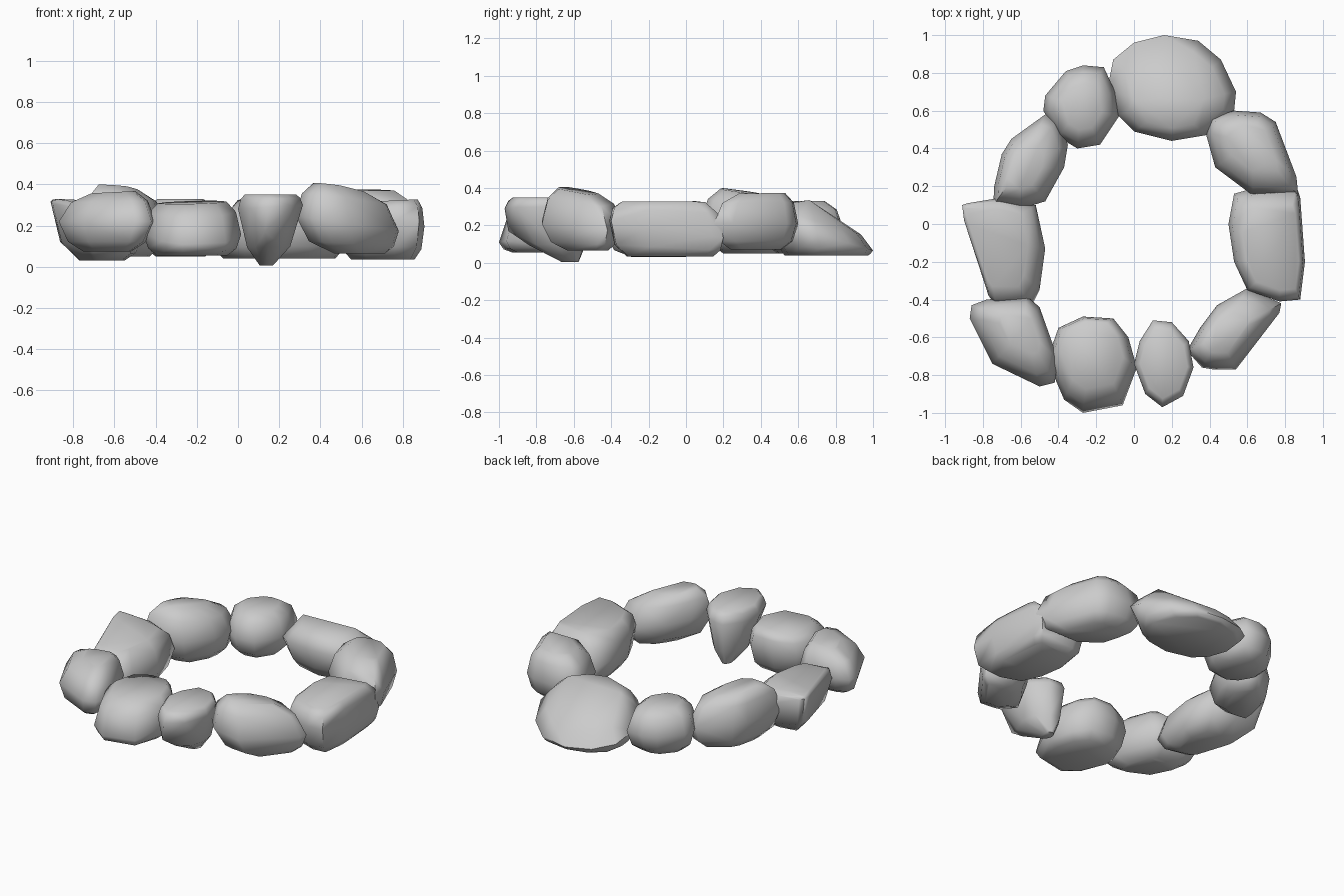
import bpy, bmesh
from mathutils import Vector

if "Cube" in bpy.data.objects:
    bpy.data.objects.remove(bpy.data.objects["Cube"])


def stone(name, outline, rim, top, base, top_tilt=(0, 0), round_=0.35, extra=()):
    """Convex stone: widest outline at the rim, shrunk towards a top and a base.
    rim = (z, slope x, slope y); top/base = (z, scale, shift x, shift y)"""
    cx = (min(p[0] for p in outline) + max(p[0] for p in outline)) / 2
    cy = (min(p[1] for p in outline) + max(p[1] for p in outline)) / 2
    bm = bmesh.new()
    for x, y in outline:
        dx, dy = x - cx, y - cy
        r = Vector((x, y, rim[0] + rim[1] * dx + rim[2] * dy))
        bm.verts.new(r)
        for (z, s, sx, sy), tilt in ((top, top_tilt), (base, (0, 0))):
            e = Vector((cx + dx * s + sx, cy + dy * s + sy,
                        z + (tilt[0] * dx + tilt[1] * dy) * s))
            m = r.lerp(e, round_)
            m.z = r.z + (e.z - r.z) * 0.68
            bm.verts.new(e)
            bm.verts.new(m)
    for p in extra:
        bm.verts.new(p)
    bmesh.ops.convex_hull(bm, input=bm.verts[:])
    junk = [v for v in bm.verts if not v.link_faces]
    bmesh.ops.delete(bm, geom=junk, context='VERTS')
    bmesh.ops.dissolve_limit(bm, angle_limit=0.06, verts=bm.verts[:], edges=bm.edges[:])
    bmesh.ops.recalc_face_normals(bm, faces=bm.faces[:])
    me = bpy.data.meshes.new(name)
    bm.to_mesh(me)
    bm.free()
    ob = bpy.data.objects.new(name, me)
    bpy.context.collection.objects.link(ob)
    # soft shading, only sharp ridges stay crisp
    bpy.ops.object.select_all(action='DESELECT')
    ob.select_set(True)
    bpy.context.view_layer.objects.active = ob
    bpy.ops.object.shade_smooth_by_angle(angle=1.1)


# large stone at the back, sloping down outwards from a ridge
stone("back_stone", [(-.14, .72), (-.11, .87), (0, .96), (.16, 1), (.34, .97), (.46, .87),
                     (.54, .7), (.53, .6), (.38, .47), (.2, .44), (0, .49), (-.09, .58)],
      (.15, 0, -.3), (.255, .65, 0, -.03), (.04, .8, 0, .03), (0, -.35), .5,
      [(0, .66, .325), (.37, .66, .335)])

# right side, back to front
stone("right_back_stone", [(.38, .48), (.4, .56), (.53, .6), (.67, .59), (.75, .54),
                           (.86, .25), (.87, .15), (.63, .15), (.43, .3)],
      (.21, 0, 0), (.372, .55, 0, .03), (.07, .6, 0, 0), (0, .02), .33)
stone("right_stone", [(.5, 0), (.53, .16), (.6, .18), (.86, .2), (.88, .14), (.905, -.2),
                      (.88, -.4), (.77, -.41), (.6, -.35), (.53, -.2)],
      (.18, 0, -.15), (.32, .74, .02, -.02), (.035, .76, 0, .02), (.05, 0), .3)
stone("right_front_stone", [(.28, -.67), (.36, -.76), (.42, -.77), (.54, -.77), (.77, -.47),
                            (.78, -.42), (.6, -.34), (.44, -.43), (.35, -.55)],
      (.21, -.15, 0), (.385, .5, -.04, -.02), (.065, .5, .06, .03), (-.12, -.1))

# front stones, the small one is a wedge standing on its tip
stone("front_wedge_stone", [(.0, -.74), (.03, -.62), (.1, -.51), (.2, -.52), (.29, -.62),
                            (.315, -.76), (.26, -.91), (.15, -.97), (.06, -.9)],
      (.29, .06, 0), (.35, .8, 0, 0), (.005, .2, -.02, .12), round_=.42,
      extra=[(.13, -.95, .17)])
stone("front_stone", [(-.46, -.72), (-.4, -.55), (-.27, -.49), (-.11, -.5), (-.03, -.6),
                      (.015, -.76), (-.06, -.96), (-.27, -1), (-.37, -.93)],
      (.16, 0, .2), (.312, .7, 0, .05), (.055, .72, 0, 0), (.03, .04), .35)

# left side, front to back
stone("left_front_stone", [(-.87, -.5), (-.86, -.43), (-.78, -.4), (-.57, -.38), (-.5, -.44),
                           (-.4, -.72), (-.42, -.84), (-.5, -.86), (-.75, -.74)],
      (.22, 0, 0), (.362, .45, .03, .04), (.075, .5, 0, 0), (.05, 0), .38)
stone("left_stone", [(-.91, .1), (-.88, .11), (-.7, .14), (-.52, .1), (-.47, -.13),
                     (-.5, -.35), (-.54, -.43), (-.73, -.43), (-.77, -.38), (-.9, .02)],
      (.22, -.35, .08), (.315, .72, -.03, .02), (.03, .5, .03, 0), (-.06, .03), .33)
stone("left_back_stone", [(-.745, .1), (-.74, .2), (-.7, .37), (-.65, .45), (-.47, .58),
                          (-.4, .55), (-.35, .42), (-.37, .3), (-.47, .12), (-.6, .08)],
      (.21, 0, -.05), (.38, .5, -.03, -.02), (.05, .6, 0, .02), (-.06, -.12))
stone("back_left_stone", [(-.48, .6), (-.47, .68), (-.36, .81), (-.27, .84), (-.16, .83),
                          (-.1, .7), (-.08, .57), (-.18, .42), (-.3, .4), (-.4, .46)],
      (.19, 0, 0), (.33, .55, 0, 0), (.05, .6, 0, 0))
